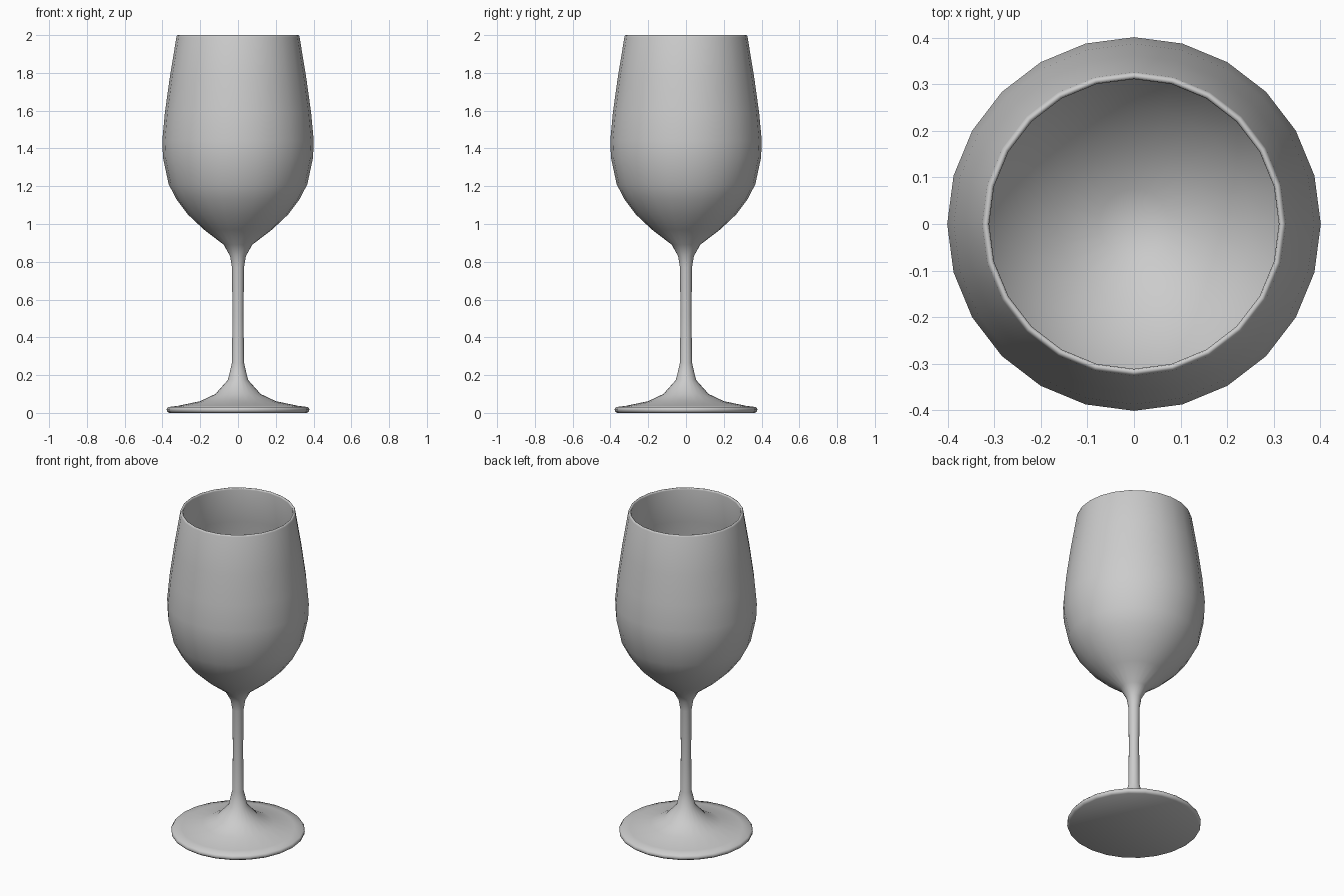
import bpy
import bmesh
import math

if "Cube" in bpy.data.objects:
    bpy.data.objects.remove(bpy.data.objects["Cube"], do_unlink=True)

SIDES = 24

glass = bpy.data.materials.new("plain_grey")
glass.use_nodes = True
grey = (0.6, 0.6, 0.6, 1.0)
glass.diffuse_color = grey
glass.node_tree.nodes["Principled BSDF"].inputs["Base Color"].default_value = grey


def lathe(name, profile):
    """Spin a (radius, height) profile about z; zero radius closes to a pole."""
    bm = bmesh.new()
    verts = [bm.verts.new((r, 0, z)) for r, z in profile]
    edges = [bm.edges.new(pair) for pair in zip(verts, verts[1:])]
    bmesh.ops.spin(bm, geom=verts + edges, cent=(0, 0, 0), axis=(0, 0, 1),
                   angle=math.tau, steps=SIDES, use_merge=False)
    bmesh.ops.remove_doubles(bm, verts=bm.verts, dist=0.0005)
    bmesh.ops.recalc_face_normals(bm, faces=bm.faces)
    mesh = bpy.data.meshes.new(name)
    bm.to_mesh(mesh)
    bm.free()
    mesh.materials.append(glass)
    obj = bpy.data.objects.new(name, mesh)
    bpy.context.collection.objects.link(obj)
    bpy.ops.object.select_all(action='DESELECT')
    obj.select_set(True)
    bpy.context.view_layer.objects.active = obj
    bpy.ops.object.shade_smooth_by_angle(angle=math.radians(60))
    return obj


# Flat underside, rolled foot edge and flared foot
foot = [(0, 0), (0.365, 0), (0.376, 0.008), (0.378, 0.02), (0.37, 0.031),
        (0.32, 0.037), (0.2, 0.062), (0.12, 0.1), (0.053, 0.175)]
# Slender stem
stem = [(0.032, 0.265), (0.029, 0.52), (0.032, 0.77), (0.042, 0.83)]
# Outside of the bowl
bowl = [(0.075, 0.89), (0.18, 0.97), (0.265, 1.05), (0.325, 1.13),
        (0.367, 1.21), (0.397, 1.35), (0.401, 1.44), (0.387, 1.59),
        (0.362, 1.77), (0.326, 1.99)]
# Rounded lip, then the hollow inside
lip = [(0.323, 1.998), (0.318, 2.0), (0.313, 1.998), (0.311, 1.99)]
inside = [(r - 0.014, z + 0.004) for r, z in reversed(bowl[1:-1])]
inside += [(0.075, 0.925), (0, 0.905)]

lathe("wine_glass", foot + stem + bowl + lip + inside)
